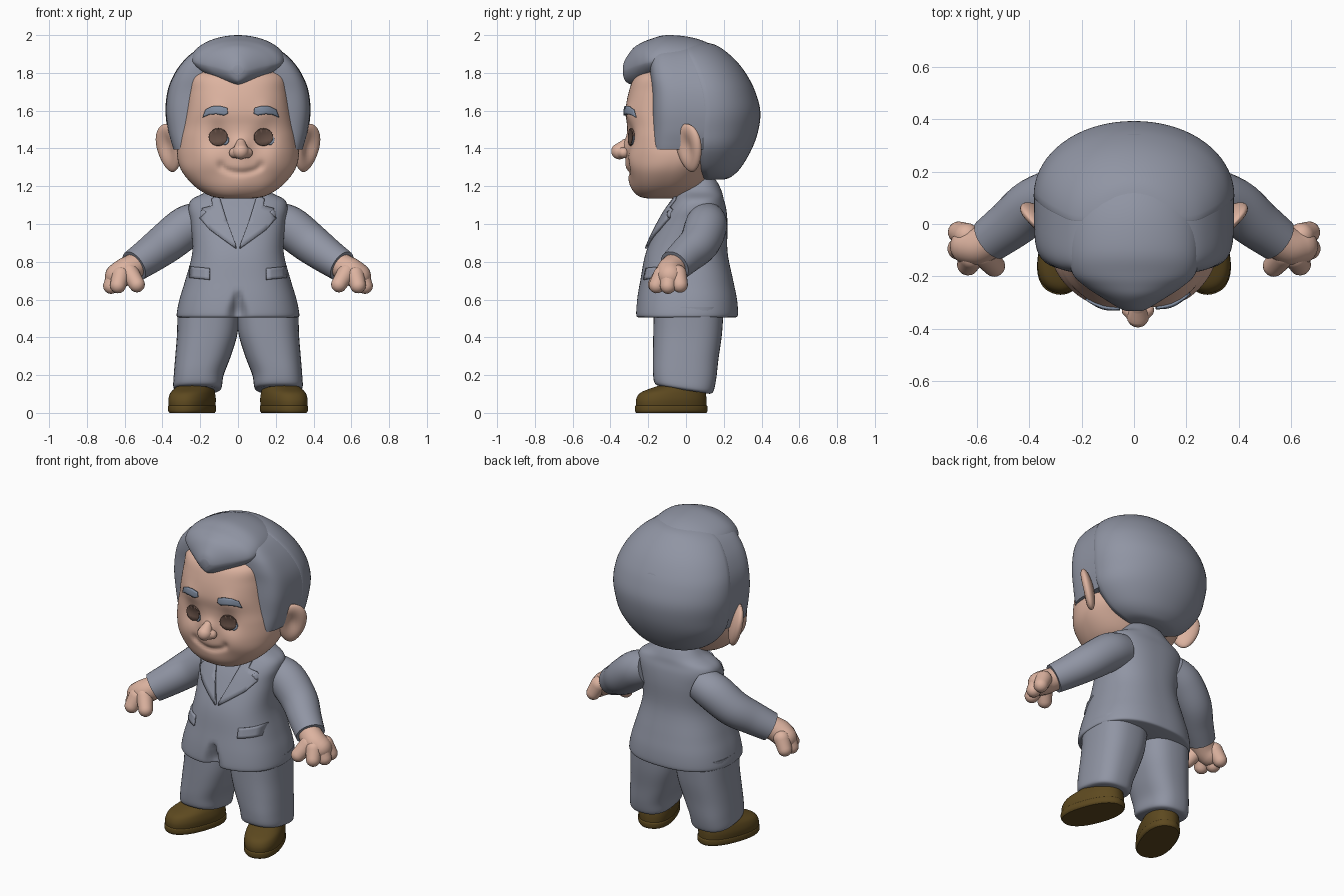
import bpy, bmesh, math
from mathutils import Vector, Matrix
from mathutils.bvhtree import BVHTree

cube = bpy.data.objects.get("Cube")
if cube:
    bpy.data.objects.remove(cube)


def material(name, *rgb):
    m = bpy.data.materials.new(name)
    m.use_nodes = True
    m.diffuse_color = (*rgb, 1)
    m.node_tree.nodes["Principled BSDF"].inputs["Base Color"].default_value = (*rgb, 1)
    return m


GREY = material("slate grey", .28, .30, .37)
SKIN = material("warm skin", .72, .45, .35)
LEATHER = material("brown leather", .11, .067, .014)
IRIS = material("eye brown", .13, .078, .06)
BROW = material("brow blue grey", .22, .27, .36)
SIDES = (("left", 1), ("right", -1))


def finish(name, bm, mat, angle=50):
    bmesh.ops.recalc_face_normals(bm, faces=bm.faces)
    me = bpy.data.meshes.new(name)
    bm.to_mesh(me)
    bm.free()
    me.materials.append(mat)
    ob = bpy.data.objects.new(name, me)
    bpy.context.collection.objects.link(ob)
    bpy.ops.object.select_all(action='DESELECT')
    ob.select_set(True)
    bpy.context.view_layer.objects.active = ob
    bpy.ops.object.shade_smooth_by_angle(angle=math.radians(angle))
    return ob


def spline(rows, steps):
    """Smooth interpolation through rows of numbers."""
    out = []
    for i in range(len(rows) - 1):
        quad = [rows[max(0, min(len(rows) - 1, i + k))] for k in (-1, 0, 1, 2)]
        for s in range(steps):
            t = s / steps
            out.append([.5 * (2*b + (c - a)*t + (2*a - 5*b + 4*c - d)*t**2
                              + (3*b - a - 3*c + d)*t**3) for a, b, c, d in zip(*quad)])
    return out + [list(rows[-1])]


def bridge(name, rings, mat):
    bm = bmesh.new()
    loops = [[bm.verts.new(p) for p in ring] for ring in rings]
    n = len(loops[0])
    for a, b in zip(loops, loops[1:]):
        for i in range(n):
            bm.faces.new((a[i], a[(i + 1) % n], b[(i + 1) % n], b[i]))
    bm.faces.new(loops[0])
    bm.faces.new(loops[-1])
    return finish(name, bm, mat)


def loft(name, rows, mat, e_lo=2.3, e_hi=2.3, n=56, axis='z', steps=5):
    """Rows are: position, low edge, high edge, half width, centre x."""
    rings = []
    for t, lo, hi, rx, *cx in spline(rows, steps):
        ring = []
        for i in range(n):
            a = math.tau * i / n
            c, s = math.cos(a), math.sin(a)
            e = 2 / (e_lo if s < 0 else e_hi)
            x = (cx[0] if cx else 0) + rx * math.copysign(abs(c)**e, c)
            w = (lo + hi) / 2 + (hi - lo) / 2 * math.copysign(abs(s)**e, s)
            ring.append((x, w, t) if axis == 'z' else (x, t, w))
        rings.append(ring)
    return bridge(name, rings, mat)


def tube(name, pts, mat, side=1, n=20, round_ends=True):
    """Round limb through points of x, y, z, radius."""
    path = [(Vector((p[0] * side, p[1], p[2])), p[3]) for p in spline(pts, 5)]
    if round_ends:
        for end, nxt in ((0, 1), (-1, -2)):
            p, r = path[end]
            d = (p - path[nxt][0]).normalized()
            for k in range(1, 6):
                a = k * math.pi / 11
                item = (p + d * r * math.sin(a), r * math.cos(a))
                path.insert(0, item) if end == 0 else path.append(item)
    rings = []
    for i, (p, r) in enumerate(path):
        d = path[min(i + 1, len(path) - 1)][0] - path[max(i - 1, 0)][0]
        u = d.cross(Vector((0, 1, 0))).normalized()
        v = d.cross(u).normalized()
        rings.append([p + r * (u * math.cos(math.tau * k / n) + v * math.sin(math.tau * k / n))
                      for k in range(n)])
    return bridge(name, rings, mat)


def sculpt(ob, dabs):
    """Push the front surface by soft dabs of x, z, radius, depth."""
    for v in ob.data.vertices:
        if v.co.y < -.08:
            v.co.y += sum(d * math.exp(-((v.co.x - x)**2 + (v.co.z - z)**2) / r**2)
                          for x, z, r, d in dabs)


def patch(name, target, outline, mat, lift=.004):
    """Thin plate laid on the front of a target."""
    me = target.data
    tree = BVHTree.FromPolygons([v.co for v in me.vertices], [list(p.vertices) for p in me.polygons])
    bm = bmesh.new()
    bm.faces.new([bm.verts.new((x, 0, z)) for x, z in outline])
    bmesh.ops.triangulate(bm, faces=bm.faces)
    bmesh.ops.subdivide_edges(bm, edges=bm.edges, cuts=3, use_grid_fill=True)
    for v in bm.verts:
        hit = tree.ray_cast(Vector((v.co.x, -2, v.co.z)), Vector((0, 1, 0)))[0]
        v.co.y = (hit.y if hit else 0) - lift
    ob = finish(name, bm, mat)
    mod = ob.modifiers.new("thickness", 'SOLIDIFY')
    mod.thickness, mod.offset = lift * 2, 0


def oval(x, z, rx, rz, n=20):
    return [(x + rx * math.cos(math.tau * i / n), z + rz * math.sin(math.tau * i / n)) for i in range(n)]


# Head with cheeks, sockets, nose bridge and smile
FX = .015
head = loft("head", [(1.135, -.2, -.04, .08), (1.15, -.25, .0, .15), (1.2, -.285, .08, .23),
                     (1.28, -.30, .14, .298), (1.36, -.305, .2, .322), (1.45, -.31, .2, .313),
                     (1.52, -.312, .2, .298), (1.6, -.32, .2, .282), (1.7, -.303, .2, .27),
                     (1.78, -.27, .15, .255), (1.83, -.2, .1, .19)], SKIN, 2.5, 2.2, n=160, steps=7)
dabs = [(FX, 1.41, .045, -.03), (FX, 1.21, .07, -.01), (FX, 1.32, .06, -.016)]
for s in (1, -1):
    dabs += [(FX + s*.12, 1.46, .055, .02), (FX + s*.13, 1.59, .05, -.01),
             (FX + s*.17, 1.34, .08, -.018), (FX + s*.105, 1.315, .02, .01)]
dabs += [(FX + k*.02, 1.27 + .0011*k*k, .016, .009) for k in range(-5, 6)]
sculpt(head, dabs)

# Nose: round tip between two broad wings
tube("nose", [(FX, -.32, 1.425, .026), (FX, -.34, 1.4, .038), (FX, -.353, 1.385, .043)], SKIN)
tube("nose_wings", [(FX - .034, -.33, 1.377, .028), (FX, -.348, 1.38, .036),
                    (FX + .034, -.33, 1.377, .028)], SKIN)

# Eyes, brows and ears
for label, s in SIDES:
    ex = FX + s * .12
    patch(label + "_eye_glint", head, oval(ex + .035, 1.445, .022, .026), BROW, .003)
    patch(label + "_eye", head, oval(ex, 1.46, .05, .046), IRIS, .0045)
    arch = [(.068, 1.585), (.072, 1.614), (.11, 1.624), (.15, 1.622), (.185, 1.605), (.2, 1.565),
            (.17, 1.578), (.13, 1.582), (.09, 1.575)]
    patch(label + "_brow", head, [(FX + s*x, z) for x, z in arch], BROW, .0048)

    bm = bmesh.new()
    bmesh.ops.create_uvsphere(bm, u_segments=32, v_segments=24, radius=1,
                              matrix=Matrix.Diagonal((.038, .088, .13, 1)))
    for v in bm.verts:
        v.co.y *= 1 + 1.6 * v.co.z
        if v.co.x > 0:
            v.co.x -= .034 * math.exp(-(v.co.y / .045)**2 - ((v.co.z - .01) / .075)**2)
    turn = Matrix.Rotation(math.radians(-45), 4, 'Z') @ Matrix.Rotation(math.radians(11), 4, 'Y')
    bm.transform(Matrix.Diagonal((s, 1, 1, 1)) @ Matrix.Translation((.363, .015, 1.403)) @ turn)
    finish(label + "_ear", bm, SKIN)

# Hair: rounded back, sideburn front, and a crest ending in a pointed quiff
crown = [(1.5, -.182, .384, .373), (1.6, -.182, .393, .384), (1.7, -.182, .367, .374),
         (1.78, -.19, .328, .345), (1.85, -.192, .278, .3), (1.91, -.18, .215, .237),
         (1.95, -.12, .15, .15), (1.967, -.06, .06, .05)]
loft("hair_back", [(1.235, .03, .2, .1), (1.25, .0, .24, .18), (1.3, -.08, .292, .265),
                   (1.4, -.15, .35, .346)] + crown, GREY, 1.2, 2.05, n=72)
loft("hair_front", [(1.395, -.187, .29, .342), (1.43, -.186, .32, .353)]
     + [(z, a, b - .02, r - .002) for z, a, b, r in crown], GREY, 5.5, 2.05, n=96)
loft("hair_crest", [(-.333, 1.79, 1.84, .03), (-.32, 1.755, 1.875, .06), (-.28, 1.735, 1.93, .125),
                    (-.24, 1.735, 1.957, .185), (-.19, 1.74, 1.978, .235), (-.1, 1.74, 2.0, .25),
                    (.05, 1.7, 1.983, .245), (.18, 1.62, 1.925, .225), (.28, 1.54, 1.838, .19),
                    (.345, 1.5, 1.752, .13)], GREY, 1.5, 1.9, axis='y')

# Jacket with front vent
jacket = loft("jacket", [(.505, -.255, .26, .315), (.52, -.268, .275, .325), (.6, -.26, .27, .31),
                         (.7, -.242, .25, .28), (.85, -.212, .22, .242), (1.0, -.145, .22, .25),
                         (1.08, -.1, .213, .262), (1.13, -.065, .2, .245), (1.17, -.045, .19, .17),
                         (1.22, -.02, .167, .125), (1.25, .0, .14, .1)], GREY, 2.5, 2.4, n=160)
sculpt(jacket, [(0, .49 + k*.015, .045 - k*.0035, .018) for k in range(10)])
for label, s in SIDES:
    lapel = [(.1, 1.15), (.14, 1.13), (.135, 1.095), (.19, 1.08), (.165, 1.06), (.2, 1.03),
             (.15, .97), (.01, .87), (.01, .885), (.06, 1.02)]
    patch(label + "_lapel", jacket, [(s*x, z) for x, z in lapel], GREY, .007)
    patch(label + "_pocket_flap", jacket, [(s*x, z) for x, z in
          ((.15, .765), (.255, .775), (.255, .715), (.15, .705))], GREY, .005)

for label, s in SIDES:
    # Sleeve and cuff
    tube(label + "_sleeve", [(.18, .11, 1.02, .1), (.27, .105, .985, .112), (.38, .07, .9, .107),
                             (.47, .0, .833, .096), (.55, -.06, .778, .086)], GREY, s, 28, False)
    # Hand
    tube(label + "_palm", [(.545, -.06, .78, .068), (.595, -.085, .75, .072), (.635, -.085, .725, .069)],
         SKIN, s)
    tips = {"little_finger": ((.64, -.045, .735), (.67, -.032, .678)),
            "middle_finger": ((.65, -.09, .72), (.672, -.095, .672)),
            "index_finger": ((.62, -.125, .73), (.635, -.155, .675)),
            "thumb": ((.575, -.115, .745), (.535, -.16, .68))}
    for part, (a, b) in tips.items():
        tube(label + "_" + part, [(*a, .049), (*b, .042)], SKIN, s)

    # Trouser leg, hem dropping toward the heel
    leg = loft(label + "_trouser_leg", [(.12, -.14, .125, .11, s*.212), (.135, -.167, .145, .128, s*.214),
                                        (.2, -.175, .16, .132, s*.208), (.3, -.175, .172, .147, s*.185),
                                        (.42, -.173, .19, .16, s*.163), (.56, -.17, .2, .165, s*.155)],
               GREY, 2.6, 2.6, n=40)
    for v in leg.data.vertices:
        v.co.z -= .2 * v.co.y * max(0, 1 - v.co.z / .5)

    # Shoe: sole and upper
    sole = loft(label + "_sole", [(0, -.192, .192, .1), (.012, -.198, .198, .108),
                                  (.035, -.198, .198, .108), (.04, -.19, .19, .102)], LEATHER)
    upper = loft(label + "_shoe", [(.03, -.192, .192, .104), (.07, -.192, .192, .108),
                                   (.105, -.17, .188, .102), (.13, -.11, .18, .092),
                                   (.155, -.03, .17, .08), (.18, .02, .15, .06)], LEATHER)
    for ob in (sole, upper):
        ob.location = (s * .243, -.078, 0)
        ob.rotation_euler.z = s * math.radians(20)
